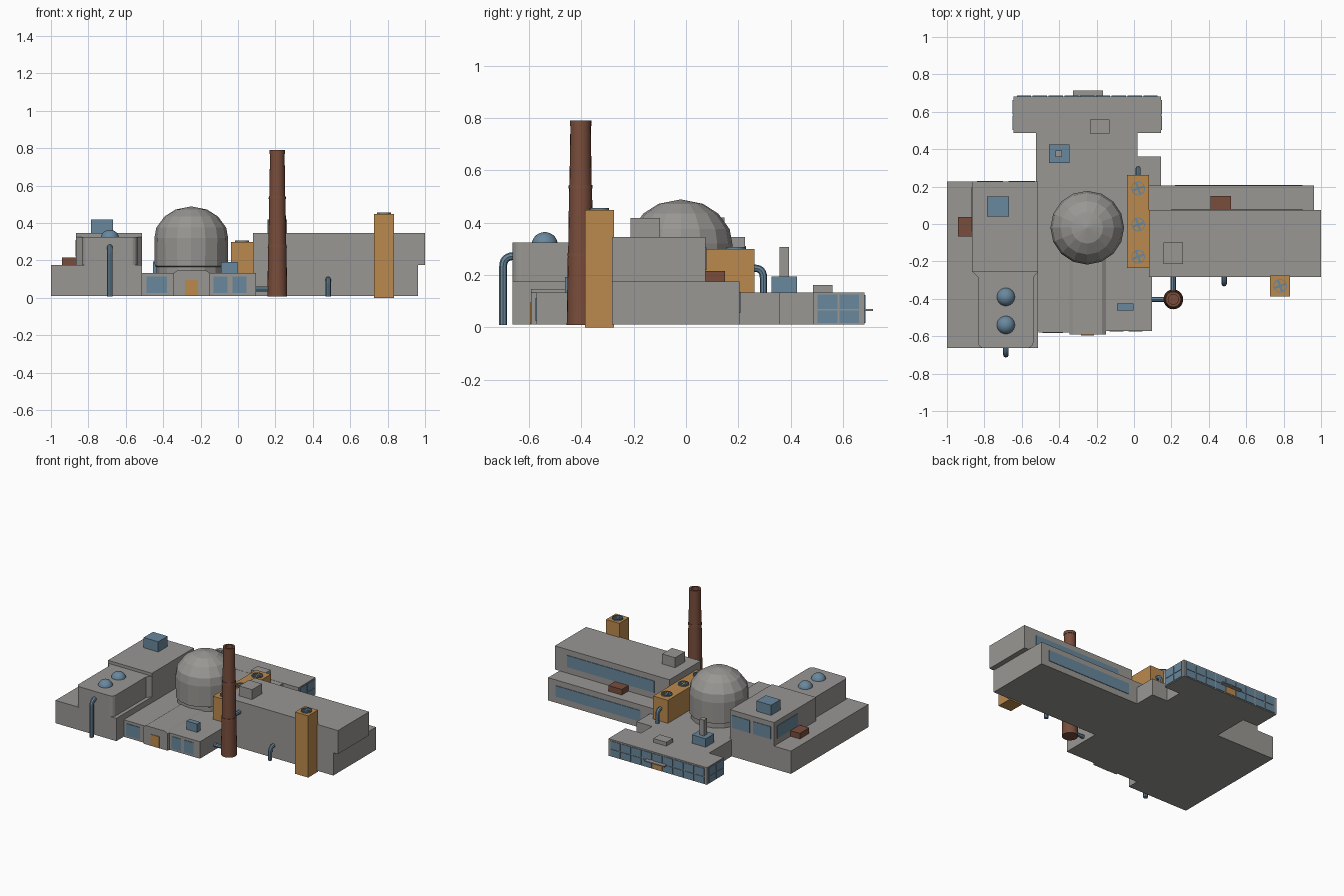
import bpy, bmesh, math
from mathutils import Vector

if "Cube" in bpy.data.objects:
    bpy.data.objects.remove(bpy.data.objects["Cube"])


def mat(name, rgb):
    m = bpy.data.materials.new(name)
    m.diffuse_color = (*rgb, 1)
    m.use_nodes = True
    m.node_tree.nodes["Principled BSDF"].inputs["Base Color"].default_value = m.diffuse_color
    return m


GREY = mat("concrete grey", (0.32, 0.31, 0.295))
BLUE = mat("steel blue", (0.14, 0.245, 0.34))
ORANGE = mat("ochre orange", (0.50, 0.255, 0.075))
BROWN = mat("brick brown", (0.19, 0.075, 0.045))


def make(name, bm, m):
    bmesh.ops.recalc_face_normals(bm, faces=bm.faces)
    me = bpy.data.meshes.new(name)
    bm.to_mesh(me)
    bm.free()
    me.materials.append(m)
    ob = bpy.data.objects.new(name, me)
    bpy.context.collection.objects.link(ob)
    return ob


def box(name, x0, x1, y0, y1, z0, z1, m=GREY):
    return prism(name, [(x0, y0), (x1, y0), (x1, y1), (x0, y1)], z0, z1, m)


def prism(name, pts, z0, z1, m=GREY, axis='Z'):
    """Extrude a plan outline along z, or an (x, z) outline along y."""
    bm = bmesh.new()
    at = (lambda p, d: (p[0], p[1], d)) if axis == 'Z' else (lambda p, d: (p[0], d, p[1]))
    a = [bm.verts.new(at(p, z0)) for p in pts]
    b = [bm.verts.new(at(p, z1)) for p in pts]
    bm.faces.new(a)
    bm.faces.new(b)
    for i in range(len(pts)):
        j = (i + 1) % len(pts)
        bm.faces.new((a[i], a[j], b[j], b[i]))
    return make(name, bm, m)


def lathe(name, prof, x, y, n, m, smooth=False):
    """Spin an (r, z) profile about a vertical axis."""
    bm = bmesh.new()
    rings = []
    for r, z in prof:
        if r == 0:
            rings.append([bm.verts.new((x, y, z))] * n)
        else:
            rings.append([bm.verts.new((x + r * math.cos(2 * math.pi * i / n),
                                        y + r * math.sin(2 * math.pi * i / n), z)) for i in range(n)])
    for a, b in zip(rings, rings[1:]):
        for i in range(n):
            j = (i + 1) % n
            vs = list(dict.fromkeys((a[i], a[j], b[j], b[i])))
            bm.faces.new(vs)
    ob = make(name, bm, m)
    if smooth:
        shade(ob)
    return ob


def shade(ob):
    bpy.ops.object.select_all(action='DESELECT')
    ob.select_set(True)
    bpy.context.view_layer.objects.active = ob
    bpy.ops.object.shade_smooth_by_angle(angle=math.radians(35))


def pipe(name, pts, r=0.014, bend=0.04):
    """Round pipe through points, with curved elbows."""
    P = [Vector(p) for p in pts]
    path = [P[0]]
    for a, b, c in zip(P, P[1:], P[2:]):
        s, e = b + (a - b).normalized() * bend, b + (c - b).normalized() * bend
        for i in range(7):
            t = i / 6
            path.append(s * (1 - t) ** 2 + b * 2 * t * (1 - t) + e * t * t)
    path.append(P[-1])
    cu = bpy.data.curves.new(name, 'CURVE')
    cu.dimensions = '3D'
    cu.bevel_depth, cu.bevel_resolution, cu.use_fill_caps = r, 2, True
    sp = cu.splines.new('POLY')
    sp.points.add(len(path) - 1)
    for q, p in zip(sp.points, path):
        q.co = (*p, 1)
    cu.materials.append(BLUE)
    ob = bpy.data.objects.new(name, cu)
    bpy.context.collection.objects.link(ob)
    bpy.ops.object.select_all(action='DESELECT')
    ob.select_set(True)
    bpy.context.view_layer.objects.active = ob
    bpy.ops.object.convert(target='MESH')
    shade(bpy.context.object)


def fan(name, x, y, z):
    r = 0.037
    lathe(name + "_rim", [(r, z), (r, z + .008), (r - .005, z + .008), (r - .005, z)], x, y, 20, BLUE)
    lathe(name + "_hub", [(.009, z), (.009, z + .006), (0, z + .006)], x, y, 12, BLUE)
    for k in range(2):
        a = math.radians(20 + 90 * k)
        u, v = Vector((math.cos(a), math.sin(a))) * .034, Vector((-math.sin(a), math.cos(a))) * .006
        c = Vector((x, y))
        prism(name + "_blade", [c - u - v, c + u - v, c + u + v, c - u + v], z, z + .005, BLUE)


T = 0.004  # plate thickness


def plate_y(name, y, x0, x1, z0, z1, m=BLUE):
    box(name, x0, x1, y - T, y + T, z0, z1, m)


def plate_x(name, x, y0, y1, z0, z1, m=BLUE):
    box(name, x - T, x + T, y0, y1, z0, z1, m)


# low central building
prism("central_block", [(-.525, -.572), (.095, -.572), (.095, -.28), (.145, -.28), (.145, .36), (.02, .36),
                        (.02, .487), (-.525, .487)], .01, .133)
box("front_left_bay", -.51, -.345, -.579, -.5, .01, .133)
prism("entrance_bay", [(-.345, .01), (-.345, .133), (-.325, .146), (-.17, .146), (-.15, .133), (-.15, .01)],
      -.592, -.1, GREY, 'Y')
plate_y("entrance_door", -.592, -.283, -.215, .012, .095, ORANGE)
plate_y("front_window_left", -.579, -.49, -.38, .025, .113)
for x in (-.13, -.03):
    plate_y("front_window_right", -.572, x, x + .075, .025, .113)
box("front_roof_unit", -.09, -.003, -.463, -.425, .133, .193, BLUE)

# reactor dome
lathe("dome", [(.185, .13), (.185, .165), (.195, .17), (.197, .32), (.187, .375), (.143, .435),
               (.085, .472), (0, .489)], -.25, -.02, 16, GREY)

# rear glazed wing
box("rear_wing", -.645, .145, .487, .682, .01, .134)
n, w = 9, (.79 - .03) / 9
for i in range(n):
    x = -.63 + i * w
    for z0, z1 in ((.016, .064), (.070, .124)):
        m = ORANGE if i == 4 and z0 < .05 else BLUE
        plate_y("rear_pane", .682, x + .004, x + w - .004, z0, z1, m)
for x in (-.645, .145):
    for y in (.503, .586):
        for z0, z1 in ((.016, .064), (.070, .126)):
            plate_x("side_pane", x, y, y + .076, z0, z1)
box("rear_canopy", -.325, -.165, .68, .714, .063, .071)
box("rear_roof_hatch", -.235, -.13, .485, .56, .134, .162)
box("rear_roof_unit", -.455, -.345, .327, .424, .133, .194, BLUE)
box("rear_vent_stack", -.42, -.385, .358, .394, .19, .308)

# left building
box("left_lower_block", -1, -.512, -.663, .226, .01, .175)
box("left_upper_block", -.865, -.512, -.255, .226, .17, .346)
R = .032
corner = []
for cx, a0 in ((-.835 + R, 180), (-.538 - R, 270)):
    for k in range(6):
        a = math.radians(a0 + 18 * k)
        corner.append((cx + R * math.cos(a), -.663 + R + R * math.sin(a)))
prism("left_front_block", [(-.865, -.255)] + [(-.835, -.285)] + corner + [(-.538, -.285), (-.512, -.255)],
      .17, .325)
for y in (-.39, -.54):
    lathe("tank_dome", [(.049 * math.cos(a * math.pi / 16), .318 + .046 * math.sin(a * math.pi / 16))
                        for a in range(8)] + [(0, .364)], -.685, y, 24, BLUE, True)
box("left_roof_unit", -.785, -.668, .04, .147, .346, .42, BLUE)
box("left_side_unit", -.94, -.865, -.068, .038, .175, .216, BROWN)
plate_x("left_lower_window", -1 + T, -.56, .16, .06, .135)
plate_x("left_upper_window", -.865, -.04, .195, .22, .31)
for x in (-.84, -.67):
    plate_y("left_rear_window", .226, x, x + .14, .22, .31)
pipe("left_pipe", [(-.685, -.699, .008), (-.685, -.699, .272), (-.685, -.64, .272)], .015)

# right building
box("right_lower_block", .08, .963, -.283, .205, .01, .175)
box("right_upper_block", .08, 1, -.283, .075, .175, .346)
plate_y("right_lower_window", .205, .22, .9, .055, .135)
plate_y("right_upper_window", .075, .2, .9, .22, .305)
box("right_roof_unit", .157, .262, -.213, -.1, .346, .418)
box("right_terrace_unit", .41, .518, .075, .15, .175, .216, BROWN)
pipe("right_pipe", [(.482, -.32, .008), (.482, -.32, .1), (.482, -.27, .1)], .014, .035)

# cooling units with fans
box("cooling_unit", -.038, .08, -.235, .262, .13, .30, ORANGE)
for y in (.19, -.003, -.175):
    fan("cooling_fan", .022, y, .30)
pipe("cooling_pipe", [(.022, .25, .226), (.022, .296, .226), (.022, .296, .12)], .014, .035)
box("cooling_tower", .728, .834, -.387, -.275, 0, .448, ORANGE)
fan("tower_fan", .781, -.331, .448)

# chimney with stepped collars, hollow at the top
lathe("chimney", [(0, .008), (.053, .008), (.049, .27), (.051, .27), (.050, .285), (.0475, .285), (.044, .53),
                  (.046, .53), (.045, .545), (.0425, .545), (.039, .77), (.041, .77), (.041, .791),
                  (.027, .791), (.027, .6), (0, .6)], .21, -.403, 20, BROWN, True)
pipe("chimney_pipe_low", [(.08, -.403, .047), (.19, -.403, .047)], .014)
pipe("chimney_pipe_high", [(.21, -.27, .27), (.21, -.39, .27)], .014)
